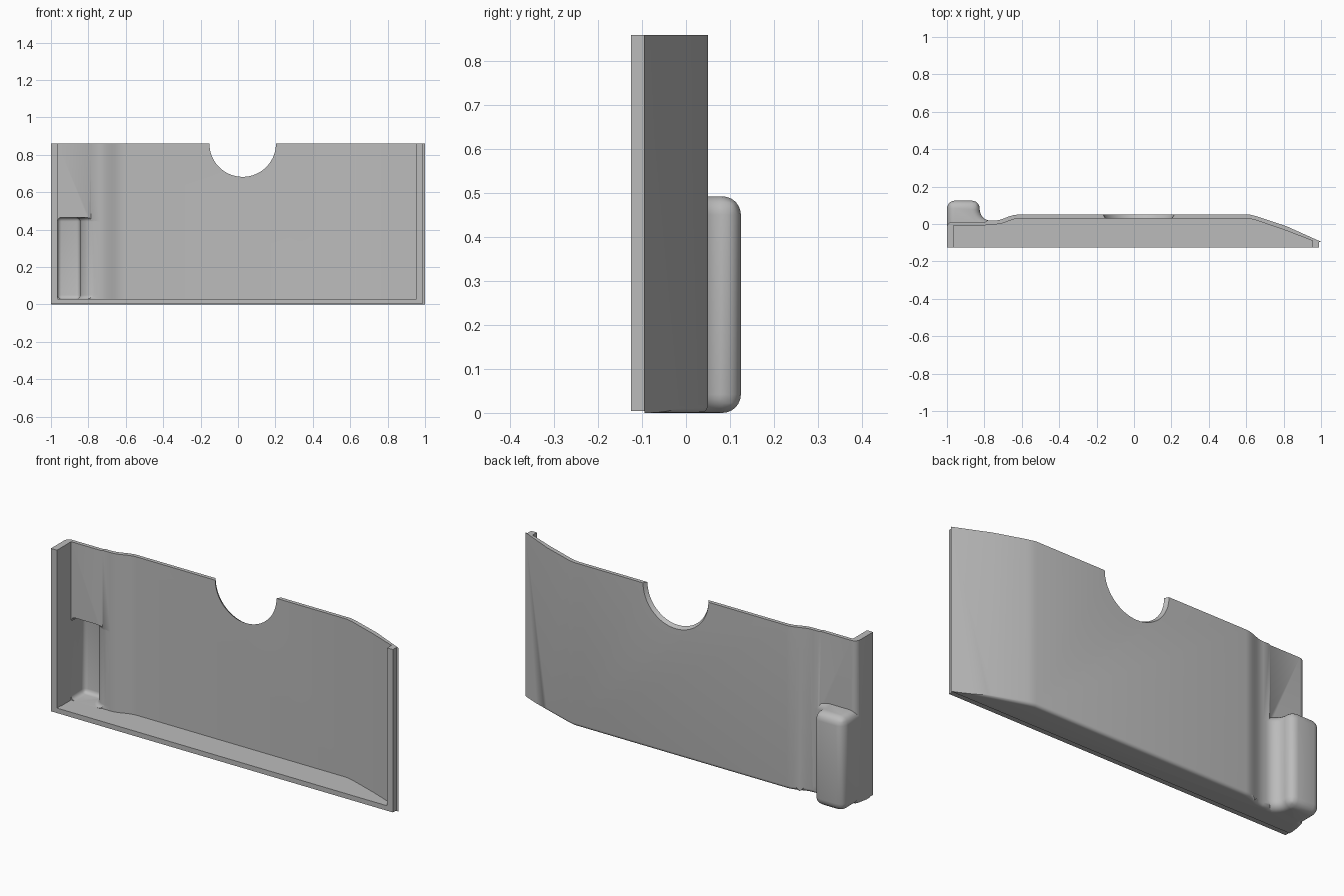
import bpy, bmesh
from math import sin, cos, pi
from mathutils import Matrix

old = bpy.data.objects.get("Cube")
if old:
    bpy.data.objects.remove(old, do_unlink=True)

grey = bpy.data.materials.new("plain_grey")
grey.use_nodes = True
grey.diffuse_color = (0.5, 0.5, 0.5, 1)
grey.node_tree.nodes["Principled BSDF"].inputs["Base Color"].default_value = (0.5, 0.5, 0.5, 1)

HEIGHT = 0.86
FRONT = -0.095


def make(name, bm):
    bmesh.ops.recalc_face_normals(bm, faces=bm.faces)
    mesh = bpy.data.meshes.new(name)
    bm.to_mesh(mesh)
    bm.free()
    obj = bpy.data.objects.new(name, mesh)
    bpy.context.collection.objects.link(obj)
    mesh.materials.append(grey)
    return obj


def prism(name, points, z0, z1, radius=0, rule=None):
    """Extrude a plan outline upward, then round the edges picked by the rule."""
    bm = bmesh.new()
    base = bm.faces.new([bm.verts.new((x, y, z0)) for x, y in points])
    out = bmesh.ops.extrude_face_region(bm, geom=[base])
    for v in out["geom"]:
        if isinstance(v, bmesh.types.BMVert):
            v.co.z = z1
    if radius:
        edges = [e for e in bm.edges if rule(e.verts[0].co, e.verts[1].co)]
        bmesh.ops.bevel(bm, geom=edges, offset=radius, segments=6, profile=0.5,
                        affect="EDGES", clamp_overlap=False)
    return make(name, bm)


def arc(cx, cy, r, a0, a1, n=8):
    angles = [a0 + (a1 - a0) * i / n for i in range(n + 1)]
    return [(cx + r * cos(a), cy + r * sin(a)) for a in angles]


def wave(x0, y0, x1, y1, n=8):
    """Smooth S-shaped step between two depths."""
    return [(x0 + (x1 - x0) * i / n, y0 + (y1 - y0) * (1 - cos(pi * i / n)) / 2)
            for i in range(n + 1)]


def pocket(name, x0, flare, back, z0, z1, radius):
    """Rounded box whose inner side flares out into the panel."""
    cx, cy = -0.765, 0.078
    points = [(x0, -0.07), (-0.74, -0.07), (-0.74, cy - flare)]
    points += arc(cx, cy, flare, -pi / 2, -pi)
    points += [(cx - flare, back), (x0, back)]

    def rounded(a, b):
        return abs(a.z - b.z) < 1e-5 or min(a.y, b.y) > back - 0.001
    return prism(name, points, z0, z1, radius, rounded)


def combine(target, tool, operation):
    mod = target.modifiers.new(operation.lower(), "BOOLEAN")
    mod.operation = operation
    mod.solver = "EXACT"
    mod.object = tool
    bpy.context.view_layer.objects.active = target
    bpy.ops.object.modifier_apply(modifier=mod.name)
    bpy.data.objects.remove(tool, do_unlink=True)


# Outer form of the panel, with a rounded lower back edge
outline = [(-1, FRONT), (1, FRONT), (0.82, -0.014), (0.66, 0.04), (0.62, 0.05)]
outline += wave(-0.62, 0.05, -0.75, 0.018)
outline += [(-0.785, 0.018), (-0.795, 0.012)]
outline += arc(-0.97, -0.018, 0.03, pi / 2, pi)
panel = prism("back_panel", outline, 0, HEIGHT, 0.018,
              lambda a, b: max(a.z, b.z) < 0.001 and min(a.y, b.y) > -0.02)
combine(panel, pocket("pocket_shell", -1, 0.06, 0.125, 0, 0.493, 0.042), "UNION")

# Hollow interior, open at the front and top
inside = [(-0.965, -0.2), (0.955, -0.2), (0.955, -0.09), (0.81, -0.034), (0.65, 0.021), (0.61, 0.03)]
inside += wave(-0.61, 0.03, -0.74, -0.002)
inside += [(-0.785, -0.002), (-0.795, -0.008), (-0.965, -0.008)]
combine(panel, prism("interior", inside, 0.028, 1), "DIFFERENCE")
combine(panel, pocket("pocket_hollow", -0.965, 0.08, 0.103, 0.028, 0.465, 0.022), "DIFFERENCE")

# Round finger notch in the top edge, wider at the back
bm = bmesh.new()
bmesh.ops.create_cone(bm, cap_ends=True, segments=64, radius1=0.16, radius2=0.22, depth=0.1,
                      matrix=Matrix.Translation((0.025, 0.05, HEIGHT)) @ Matrix.Rotation(-pi / 2, 4, "X"))
combine(panel, make("finger_notch", bm), "DIFFERENCE")

# U-shaped mounting rim along the front
bm = bmesh.new()
corners = [(-1, HEIGHT), (-1, 0.004), (0.988, 0.004), (0.988, HEIGHT),
           (0.955, HEIGHT), (0.955, 0.03), (-0.965, 0.03), (-0.965, HEIGHT)]
face = bm.faces.new([bm.verts.new((x, -0.125, z)) for x, z in corners])
out = bmesh.ops.extrude_face_region(bm, geom=[face])
for v in out["geom"]:
    if isinstance(v, bmesh.types.BMVert):
        v.co.y = FRONT
rim = make("front_rim", bm)

for obj in (panel, rim):
    bpy.ops.object.select_all(action="DESELECT")
    obj.select_set(True)
    bpy.context.view_layer.objects.active = obj
    bpy.ops.object.shade_smooth_by_angle(angle=0.6)
